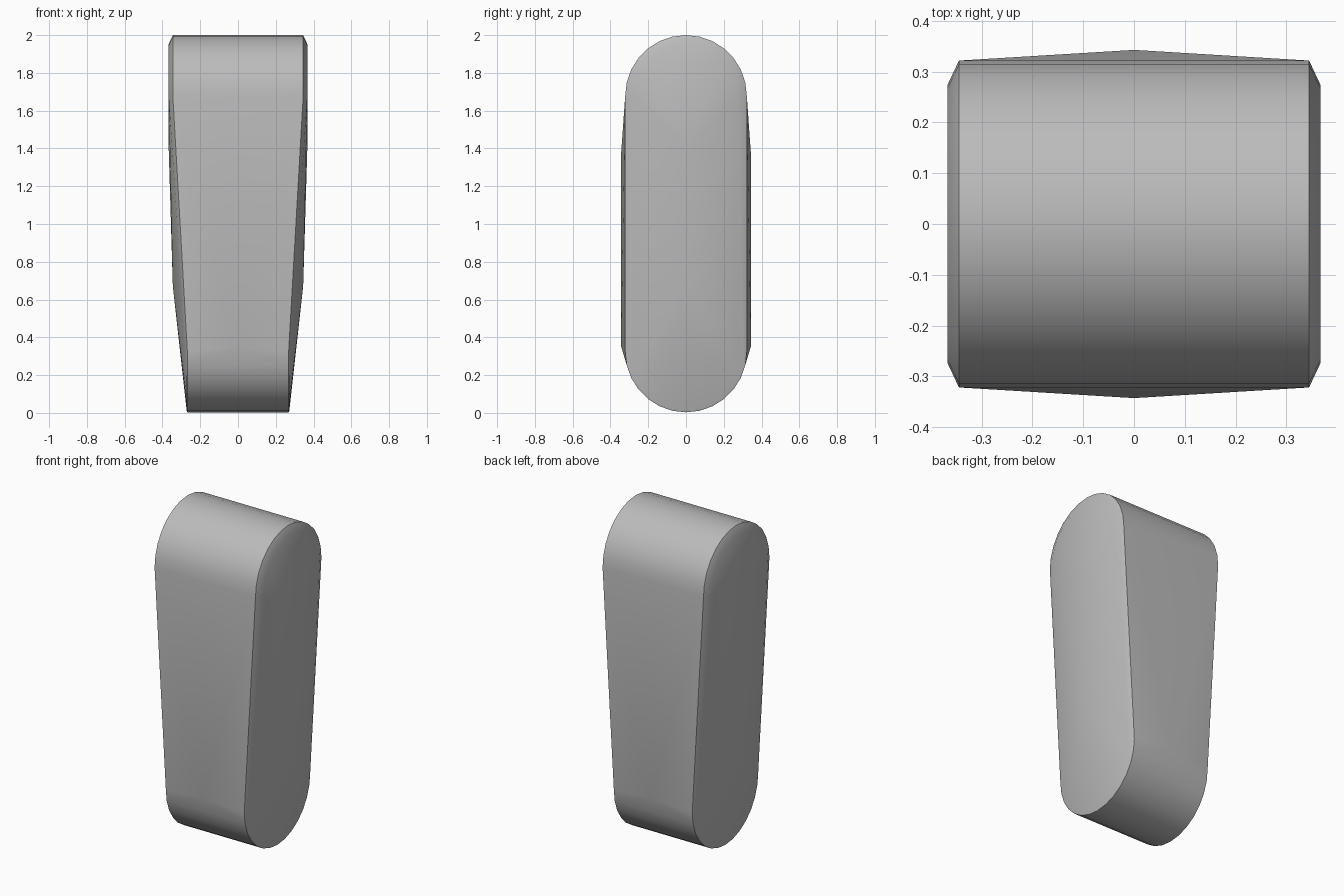
import bpy, bmesh, math

cube = bpy.data.objects.get("Cube")
if cube:
    bpy.data.objects.remove(cube, do_unlink=True)

# Single plain grey
grey = bpy.data.materials.new("plain grey")
grey.use_nodes = True
colour = (0.5, 0.5, 0.5, 1)
grey.diffuse_color = colour
grey.node_tree.nodes["Principled BSDF"].inputs["Base Color"].default_value = colour

SEGMENTS = 14


def arc(x, radius, z, up):
    """Half circle in the side plane, opening up (1) or down (-1)."""
    steps = [math.pi * i / SEGMENTS for i in range(SEGMENTS + 1)]
    return [(x, radius * math.cos(a), z + up * radius * math.sin(a)) for a in steps]


# One half: rounded rims, bevelled side cap and its shallow crown
half = arc(0.345, 0.322, 1.678, 1) + arc(0.367, 0.275, 1.678, 1)
half += arc(0.268, 0.322, 0.325, -1) + arc(0.272, 0.312, 0.325, -1)
half += [(0.367, 0, 1.4), (0.345, 0, 0.67)]
points = half + [(-x, y, z) for x, y, z in half]

# Shallow ridges on the front and back
points += [(0, y, z) for y in (-0.343, 0.343) for z in (0.35, 1.38)]

# Wrap the convex body around its rims and ridges
bm = bmesh.new()
for p in points:
    bm.verts.new(p)
result = bmesh.ops.convex_hull(bm, input=bm.verts)
loose = [v for v in bm.verts if not v.link_faces]
bmesh.ops.delete(bm, geom=loose, context='VERTS')
bmesh.ops.dissolve_limit(bm, angle_limit=math.radians(0.3),
                         verts=bm.verts, edges=bm.edges)
bmesh.ops.recalc_face_normals(bm, faces=bm.faces)
mesh = bpy.data.meshes.new("tapered_body")
bm.to_mesh(mesh)
bm.free()
mesh.materials.append(grey)

body = bpy.data.objects.new("tapered_body", mesh)
bpy.context.collection.objects.link(body)
bpy.ops.object.select_all(action='DESELECT')
body.select_set(True)
bpy.context.view_layer.objects.active = body
bpy.ops.object.shade_smooth_by_angle(angle=math.radians(30))
